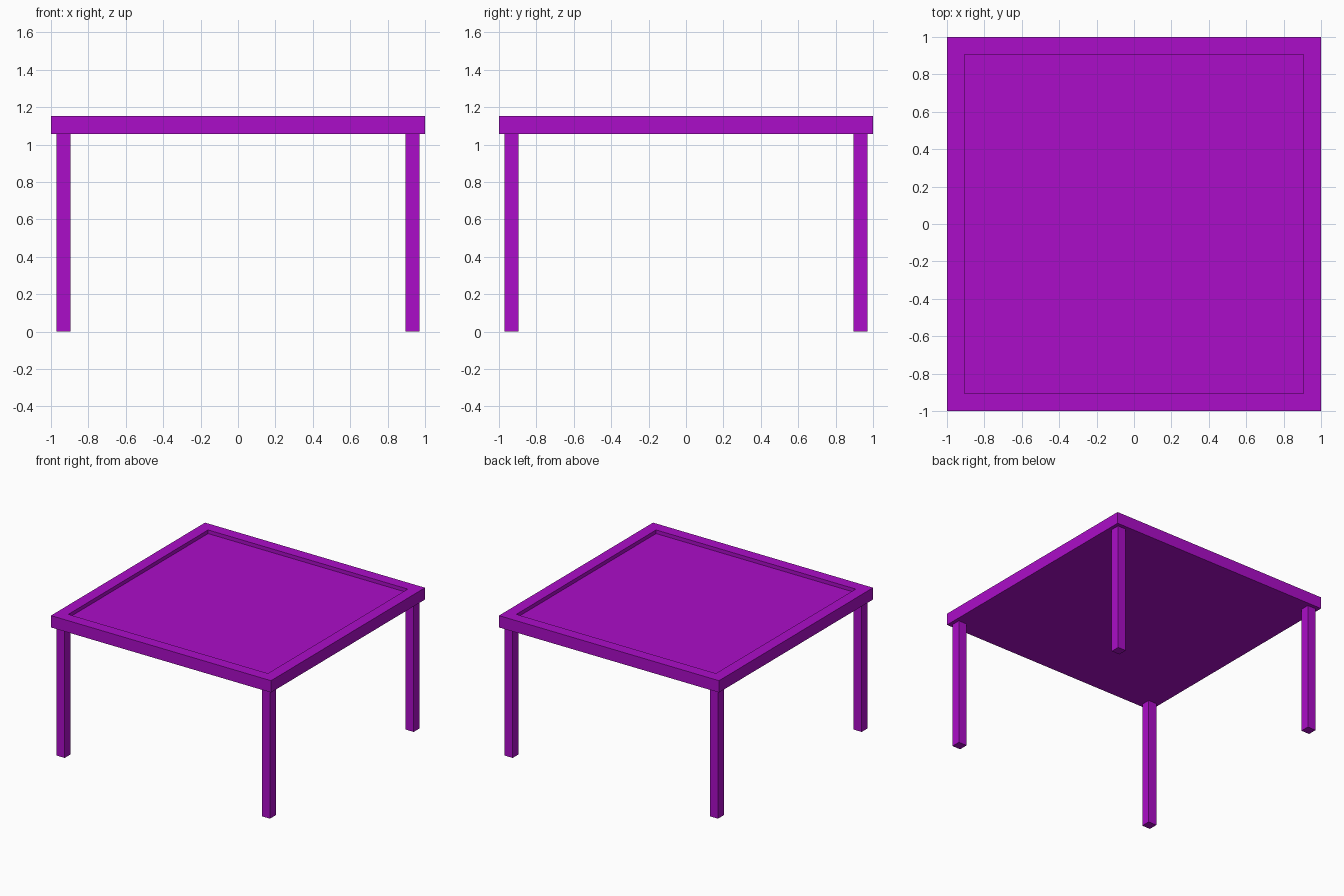
import bpy, bmesh
from mathutils import Matrix

if "Cube" in bpy.data.objects:
    bpy.data.objects.remove(bpy.data.objects["Cube"])

TOP, UNDER = 1.153, 1.056      # table top slab heights
RIM, DEPTH = 0.131, 0.03       # raised border width, recess depth
LEG, LEG_POS = 0.075, 0.933    # leg thickness and centre offset

mat = bpy.data.materials.new("purple")
mat.diffuse_color = (0.41, 0.004, 0.58, 1)
mat.use_nodes = True
mat.node_tree.nodes["Principled BSDF"].inputs["Base Color"].default_value = mat.diffuse_color


def box(bm, x, y, z0, z1, sx, sy):
    m = Matrix.Translation((x, y, (z0 + z1) / 2)) @ Matrix.Diagonal((sx, sy, z1 - z0, 1))
    bmesh.ops.create_cube(bm, size=1, matrix=m)


def finish(bm, name):
    me = bpy.data.meshes.new(name)
    bm.to_mesh(me)
    bm.free()
    me.materials.append(mat)
    ob = bpy.data.objects.new(name, me)
    bpy.context.collection.objects.link(ob)
    return ob


# Table top: slab with an inset panel sunk below the rim
bm = bmesh.new()
box(bm, 0, 0, UNDER, TOP, 2, 2)
bm.normal_update()
top = max(bm.faces, key=lambda f: f.calc_center_median().z)
bmesh.ops.inset_region(bm, faces=[top], thickness=RIM)
floor = bmesh.ops.extrude_face_region(bm, geom=[top])["geom"]
bmesh.ops.delete(bm, geom=[top], context='FACES_ONLY')
bmesh.ops.translate(bm, vec=(0, 0, -DEPTH),
                    verts=[v for v in floor if isinstance(v, bmesh.types.BMVert)])
bmesh.ops.recalc_face_normals(bm, faces=bm.faces)
finish(bm, "table_top")

# Four square legs
for sy, depth_name in ((-1, "front"), (1, "back")):
    for sx, side_name in ((-1, "left"), (1, "right")):
        bm = bmesh.new()
        box(bm, sx * LEG_POS, sy * LEG_POS, 0, UNDER, LEG, LEG)
        finish(bm, f"{depth_name}_{side_name}_leg")
